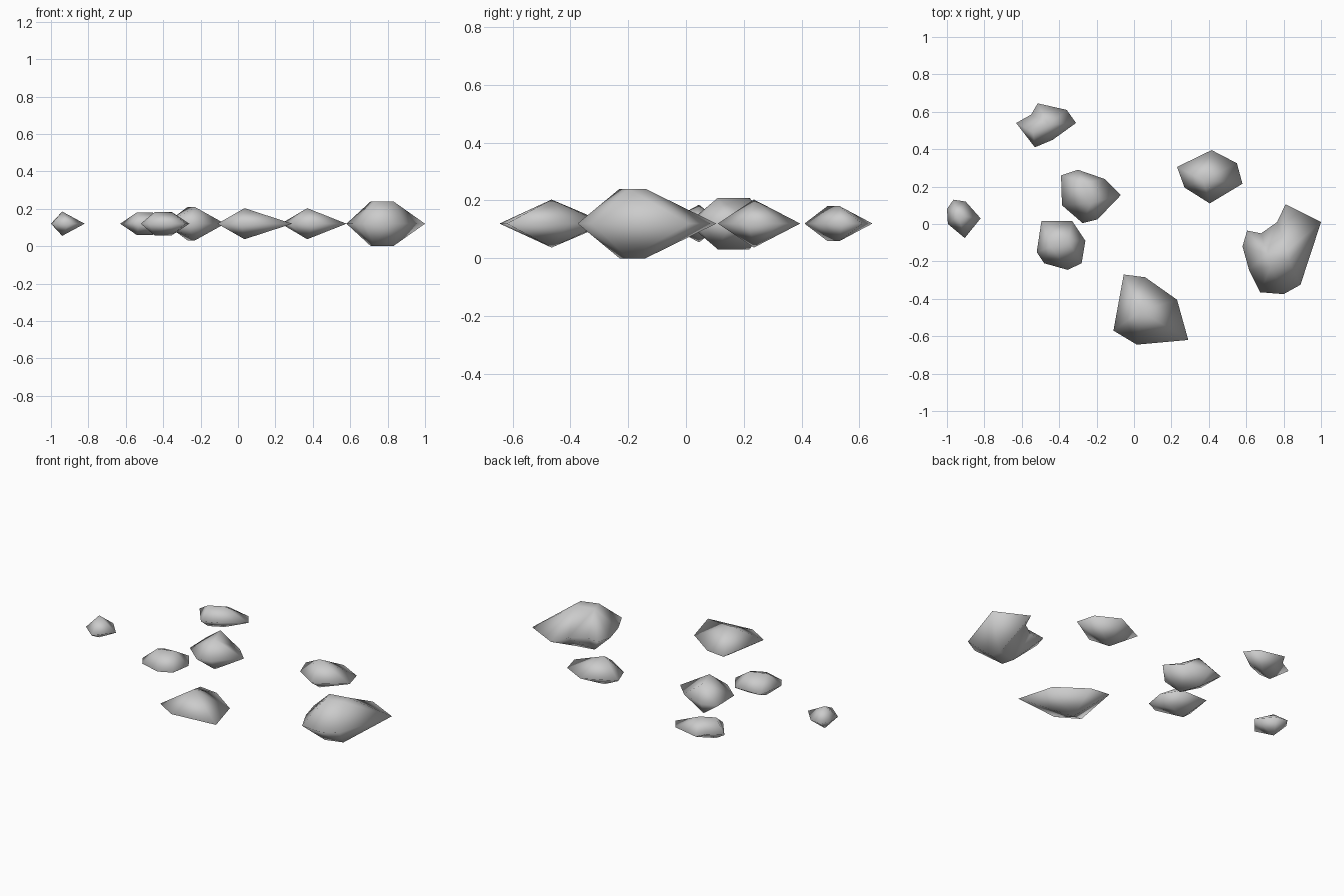
import bpy
import bmesh
from mathutils import Vector

cube = bpy.data.objects.get("Cube")
if cube:
    bpy.data.objects.remove(cube, do_unlink=True)

MID = 0.12  # height of every stone's widest outline

stone = bpy.data.materials.new("stone_grey")
stone.use_nodes = True
stone.diffuse_color = (0.6, 0.6, 0.6, 1)
stone.node_tree.nodes["Principled BSDF"].inputs["Base Color"].default_value = (0.6, 0.6, 0.6, 1)


def make_rock(name, half_height, outline, crest):
    """Stone with a clockwise outline that rises and falls to matching crests."""
    bm = bmesh.new()
    rim = [bm.verts.new((x, y, MID)) for x, y in outline]
    n, m = len(rim), len(crest)
    for side in (1, -1):
        tops = [bm.verts.new((x, y, MID + side * half_height)) for x, y in crest]

        def nearest(i):
            mid = (Vector(outline[i]) + Vector(outline[(i + 1) % n])) / 2
            return min(range(m), key=lambda k: (Vector(crest[k]) - mid).length)

        # one triangle per rim edge, plus fans where the crest point changes
        for i in range(n):
            k, goal = nearest(i - 1), nearest(i)
            while k != goal:
                nxt = (k + 1) % m
                bm.faces.new((rim[i], tops[k], tops[nxt]))
                k = nxt
            bm.faces.new((rim[i], rim[(i + 1) % n], tops[goal]))
        if m > 2:
            bm.faces.new(tops)
    bmesh.ops.recalc_face_normals(bm, faces=bm.faces)
    for face in bm.faces:
        face.smooth = True
    mesh = bpy.data.meshes.new(name)
    bm.to_mesh(mesh)
    bm.free()
    mesh.materials.append(stone)
    bpy.context.collection.objects.link(bpy.data.objects.new(name, mesh))


# Pebbles with a single peak
make_rock("tiny_rock", 0.065,
          [(-1, .08), (-.965, .13), (-.9, .12), (-.82, .03), (-.905, -.075), (-.995, 0)],
          [(-.94, .045)])
make_rock("back_left_rock", 0.083,
          [(.23, .305), (.415, .395), (.55, .325), (.58, .215), (.405, .11), (.27, .195)],
          [(.37, .235)])
make_rock("front_rock", 0.083,
          [(-.055, -.27), (.06, -.285), (.23, -.405), (.29, -.62), (.015, -.645), (-.11, -.57)],
          [(.035, -.465)])

# Stones with a short ridge
make_rock("back_right_rock", 0.061,
          [(-.63, .54), (-.55, .585), (-.515, .645), (-.36, .61), (-.31, .54),
           (-.435, .45), (-.53, .41)],
          [(-.54, .49), (-.46, .53)])
make_rock("middle_rock", 0.089,
          [(-.39, .26), (-.3, .29), (-.155, .24), (-.07, .155), (-.195, .025),
           (-.275, .005), (-.385, .1)],
          [(-.27, .22), (-.23, .11)])
make_rock("right_rock", 0.063,
          [(-.495, .015), (-.33, .015), (-.26, -.09), (-.28, -.21), (-.355, -.245),
           (-.48, -.21), (-.52, -.15)],
          [(-.445, -.12), (-.355, -.09)])

# Largest stone, notched at the back with a small flat top
make_rock("large_rock", 0.12,
          [(.58, -.12), (.605, -.035), (.68, -.05), (.765, .01), (.81, .105), (1, .01),
           (.89, -.325), (.8, -.375), (.675, -.365), (.615, -.245)],
          [(.71, -.16), (.82, -.14), (.83, -.2), (.73, -.23)])
